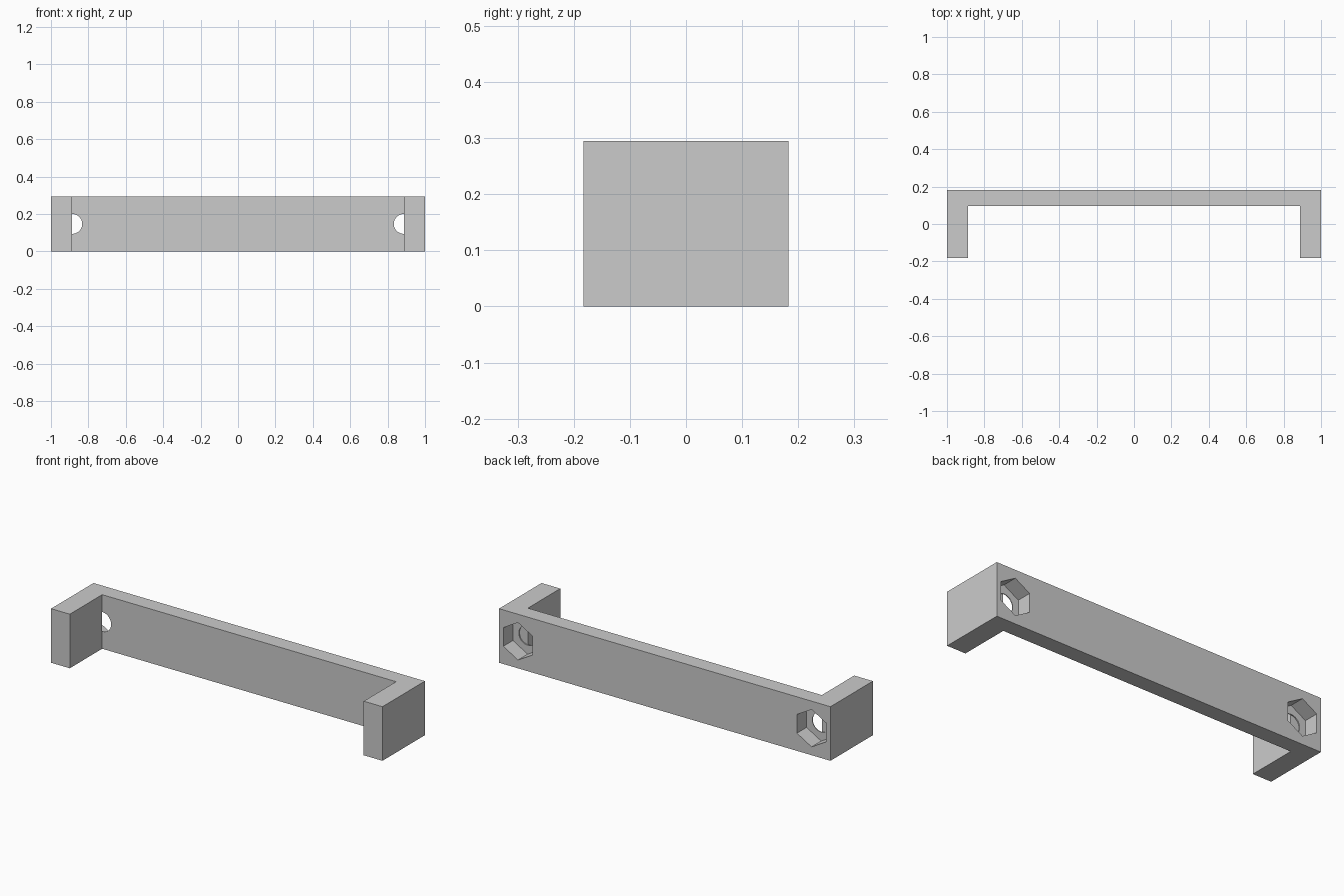
import bpy, bmesh
from math import sin, cos, tau

if "Cube" in bpy.data.objects:
    bpy.data.objects.remove(bpy.data.objects["Cube"])

W, D, H = 1.0, 0.183, 0.295        # half width, half depth, height
INNER, PLATE = 0.887, 0.096        # leg inner face (x), plate front face (y)


def prism(name, pts, offset):
    """Extrude a closed 3D polygon along an offset vector."""
    bm = bmesh.new()
    face = bm.faces.new([bm.verts.new(p) for p in pts])
    ext = bmesh.ops.extrude_face_region(bm, geom=[face], use_keep_orig=True)
    bmesh.ops.translate(bm, vec=offset,
                        verts=[v for v in ext["geom"] if isinstance(v, bmesh.types.BMVert)])
    bmesh.ops.recalc_face_normals(bm, faces=bm.faces[:])
    mesh = bpy.data.meshes.new(name)
    bm.to_mesh(mesh)
    bm.free()
    ob = bpy.data.objects.new(name, mesh)
    bpy.context.collection.objects.link(ob)
    return ob


def ring(x, y, radius, sides):
    """Regular polygon in the xz plane with a corner pointing up."""
    return [(x + radius * sin(tau * i / sides), y, H / 2 + radius * cos(tau * i / sides))
            for i in range(sides)]


# U-shaped bracket: back plate with two forward legs
outline = [(-W, -D), (-INNER, -D), (-INNER, PLATE), (INNER, PLATE),
           (INNER, -D), (W, -D), (W, D), (-W, D)]
bracket = prism("bracket", [(x, y, 0) for x, y in outline], (0, 0, H))

# Hexagonal nut pockets from the back, with round holes through the thin floor
cutters = []
for s in (-1, 1):
    x = s * (INNER - 0.001)
    cutters.append(prism("nut_pocket_cutter", ring(x, PLATE + 0.004, 0.102, 6), (0, 0.2, 0)))
    cutters.append(prism("bolt_hole_cutter", ring(x, PLATE - 0.002, 0.053, 48), (0, 0.05, 0)))

bpy.context.view_layer.objects.active = bracket
for c in cutters:
    c.hide_render = True
    mod = bracket.modifiers.new("cut", "BOOLEAN")
    mod.operation, mod.solver, mod.object = "DIFFERENCE", "EXACT", c
    bpy.ops.object.modifier_apply(modifier=mod.name)
for c in cutters:
    bpy.data.objects.remove(c)
